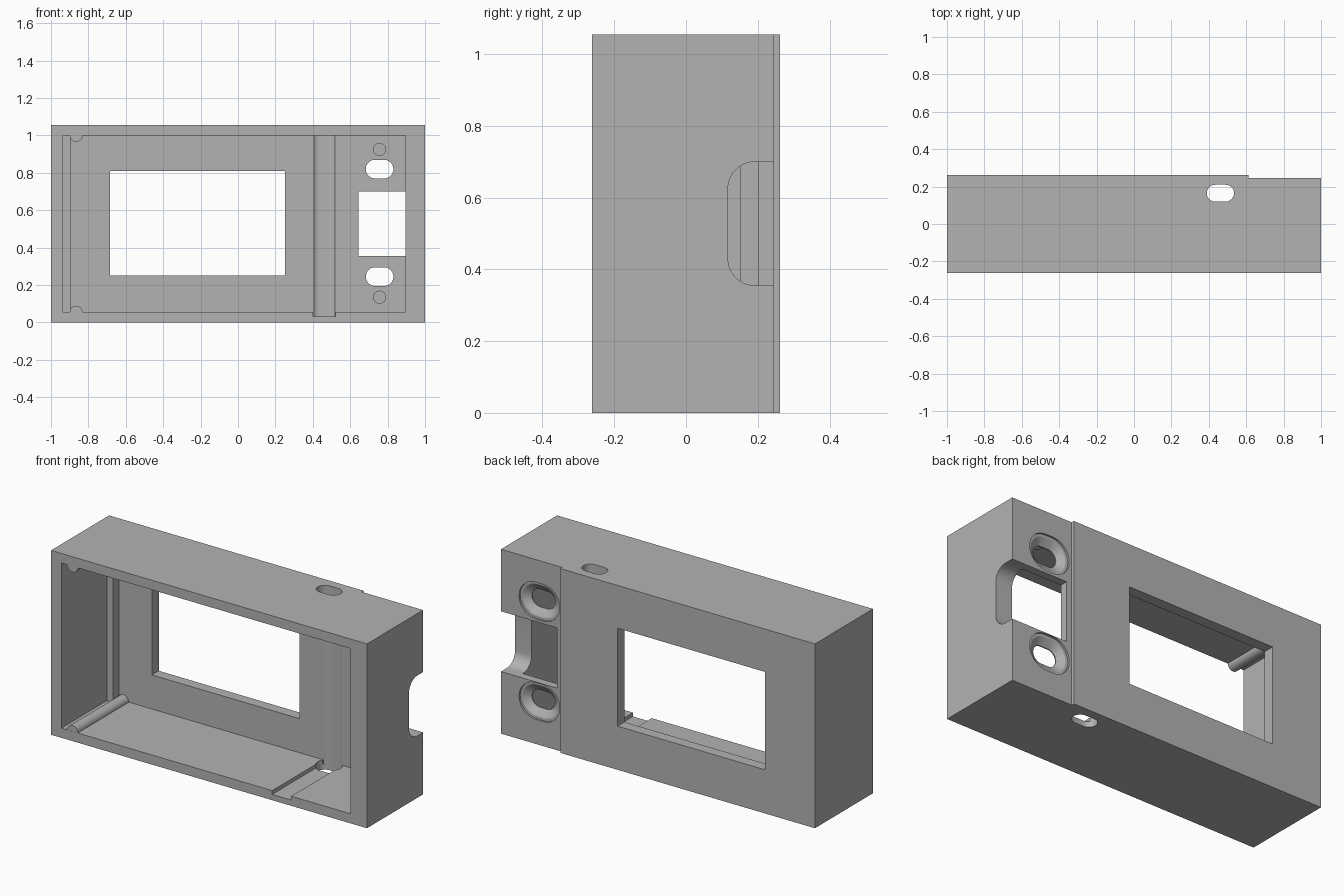
import bpy, bmesh, math
from mathutils import Vector

if "Cube" in bpy.data.objects:
    bpy.data.objects.remove(bpy.data.objects["Cube"])

grey = bpy.data.materials.new("warm_grey_plastic")
grey.diffuse_color = (0.45, 0.45, 0.45, 1)
grey.use_nodes = True
grey.node_tree.nodes["Principled BSDF"].inputs["Base Color"].default_value = grey.diffuse_color


def loft(name, loops):
    """Closed solid through matching loops of 3D points."""
    bm = bmesh.new()
    rings = [[bm.verts.new(p) for p in loop] for loop in loops]
    n = len(rings[0])
    for a, b in zip(rings, rings[1:]):
        for i in range(n):
            j = (i + 1) % n
            bm.faces.new((a[i], a[j], b[j], b[i]))
    bm.faces.new(rings[0][::-1])
    bm.faces.new(rings[-1])
    bmesh.ops.recalc_face_normals(bm, faces=bm.faces)
    mesh = bpy.data.meshes.new(name)
    bm.to_mesh(mesh)
    bm.free()
    mesh.materials.append(grey)
    ob = bpy.data.objects.new(name, mesh)
    bpy.context.collection.objects.link(ob)
    return ob


def box(name, x0, x1, y0, y1, z0, z1):
    return loft(name, [[(x0, y0, z), (x1, y0, z), (x1, y1, z), (x0, y1, z)]
                       for z in (z0, z1)])


def stadium(cx, cy, half, r, n=12):
    """2D slot outline: round ends of radius r, centres at cx +/- half."""
    pts = []
    for side, start in ((1, -90), (-1, 90)):
        for i in range(n + 1):
            a = math.radians(start + 180 * i / n)
            pts.append((cx + side * half + r * math.cos(a), cy + r * math.sin(a)))
    return pts


def rod(name, x, z, r, y0, y1, n=32):
    ring = [(x + r * math.cos(2 * math.pi * i / n), z + r * math.sin(2 * math.pi * i / n))
            for i in range(n)]
    return loft(name, [[(px, y, pz) for px, pz in ring] for y in (y0, y1)])


def combine(target, other, op):
    mod = target.modifiers.new(op, 'BOOLEAN')
    mod.operation, mod.solver, mod.object = op, 'EXACT', other
    bpy.context.view_layer.objects.active = target
    bpy.ops.object.modifier_apply(modifier=mod.name)
    bpy.data.objects.remove(other)


def cut(other):
    combine(case, other, 'DIFFERENCE')


def add(other):
    combine(case, other, 'UNION')


FRONT, BACK, INNER, H = -0.262, 0.262, 0.20, 1.055

# Case shell, open at the front
case = box("case", -1, 1, FRONT, BACK, 0, H)
cut(box("cavity", -0.935, 0.895, -0.4, INNER, 0.055, 1.0))
# Lowered panel at the back
cut(box("back_step", 0.612, 1.1, 0.245, 0.4, -0.1, 1.2))
# Display window
cut(box("window", -0.685, 0.25, 0.1, 0.4, 0.25, 0.81))

# Ledge along the left inside corner
add(box("corner_ledge", -0.96, -0.895, 0.15, 0.23, 0.03, 1.02))
# Half-round ribs on floor and ceiling
for z in (0.055, 1.0):
    add(rod("rib", -0.865, z, 0.034, FRONT + 0.001, 0.225))
# Locating pins
for z in (0.135, 0.925):
    add(rod("pin", 0.757, z, 0.035, 0.14, 0.215))

# Groove in the floor
cut(box("floor_groove", 0.40, 0.52, -0.4, INNER, 0.033, 0.2))
# Cable slot running the full height
slot = stadium(0.462, 0.165, 0.028, 0.045)
cut(loft("cable_slot", [[(x, y, z) for x, y in slot] for z in (-0.1, 1.2)]))

# Countersunk mounting slots
for z in (0.245, 0.82):
    rings = []
    for y, r in ((0.17, 0.05), (0.206, 0.05), (0.233, 0.09), (0.234, 0.105), (0.3, 0.105)):
        rings.append([(px, y, pz) for px, pz in stadium(0.757, z, 0.024, r)])
    cut(loft("mount_slot", rings))

# Connector opening: rounded notch through the right wall and the back panel
R, Y0, Z0, Z1 = 0.075, 0.117, 0.355, 0.70
notch = [(0.4, Z0)]
for cz, start in ((Z0 + R, 270), (Z1 - R, 180)):
    for i in range(11):
        a = math.radians(start - 9 * i)
        notch.append((Y0 + R + R * math.cos(a), cz + R * math.sin(a)))
notch.append((0.4, Z1))
cut(loft("connector_notch", [[(x, y, z) for y, z in notch] for x in (0.645, 1.2)]))

# Smooth the round parts, keep edges sharp
bpy.ops.object.select_all(action='DESELECT')
case.select_set(True)
bpy.context.view_layer.objects.active = case
bpy.ops.object.shade_smooth_by_angle(angle=math.radians(25))
